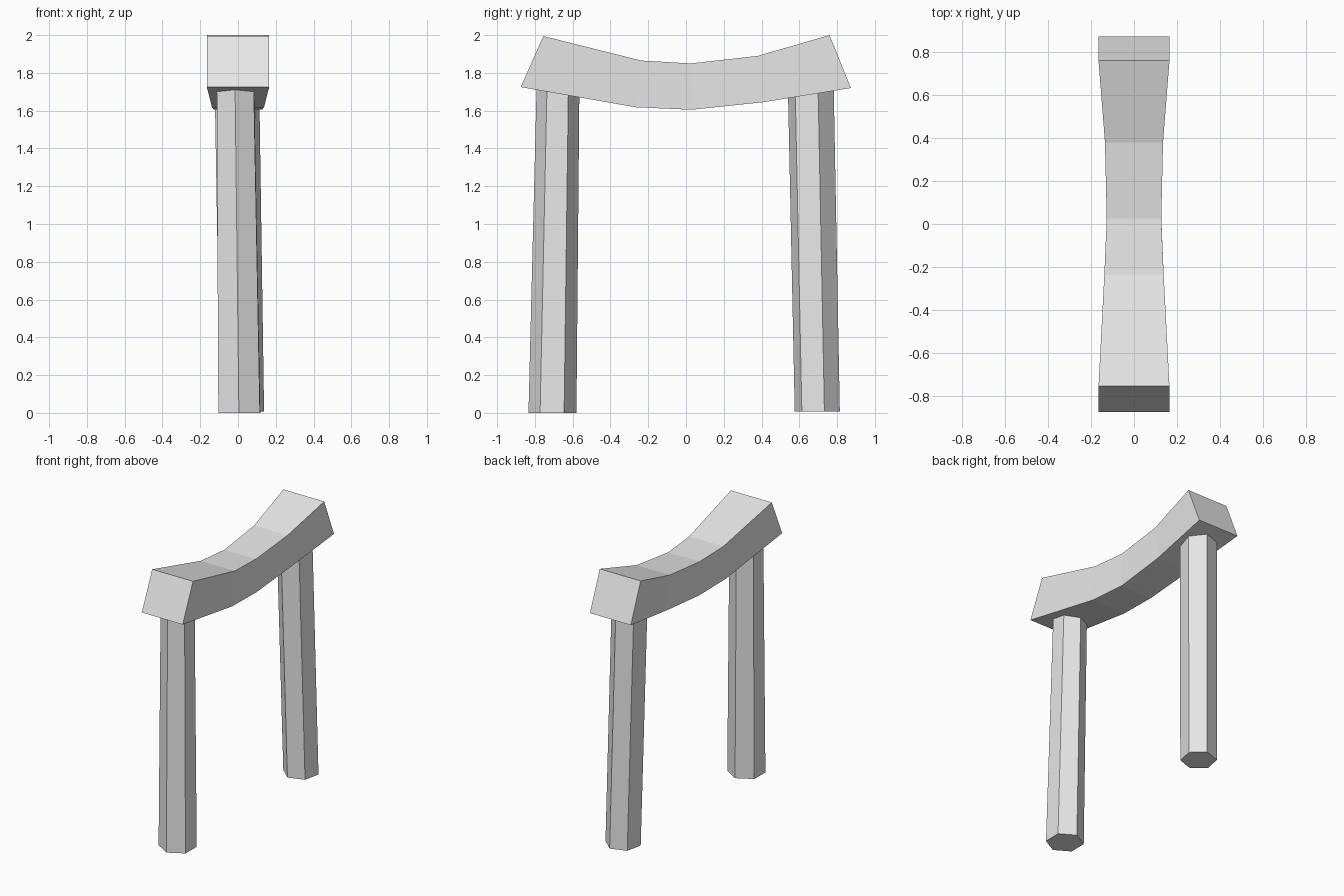
import bpy
import bmesh
from math import cos, sin, radians

cube = bpy.data.objects.get("Cube")
if cube:
    bpy.data.objects.remove(cube, do_unlink=True)

# Single plain grey
grey = bpy.data.materials.new("light_grey")
grey.use_nodes = True
grey.diffuse_color = (0.8, 0.8, 0.8, 1)
grey.node_tree.nodes["Principled BSDF"].inputs["Base Color"].default_value = (0.8, 0.8, 0.8, 1)


def loft(name, rings):
    """Skin a row of equal-sized rings into a closed, flat-shaded solid."""
    bm = bmesh.new()
    loops = [[bm.verts.new(p) for p in ring] for ring in rings]
    n = len(loops[0])
    for a, b in zip(loops, loops[1:]):
        for i in range(n):
            j = (i + 1) % n
            bm.faces.new((a[i], a[j], b[j], b[i]))
    bm.faces.new(loops[0])
    bm.faces.new(loops[-1])
    bmesh.ops.recalc_face_normals(bm, faces=bm.faces)
    mesh = bpy.data.meshes.new(name)
    bm.to_mesh(mesh)
    bm.free()
    mesh.materials.append(grey)
    obj = bpy.data.objects.new(name, mesh)
    bpy.context.collection.objects.link(obj)
    return obj


def hexagon(x, y, z, radius, turn):
    angles = [radians(turn + 60 * i) for i in range(6)]
    return [(x + radius * cos(a), y + radius * sin(a), z) for a in angles]


# Sagging top beam: half width, top (y, z), bottom (y, z) per section
sections = [
    (0.165, (-0.755, 1.995), (-0.875, 1.725)),
    (0.138, (-0.235, 1.865), (-0.265, 1.618)),
    (0.127, (0.025, 1.85), (0.03, 1.605)),
    (0.135, (0.38, 1.89), (0.41, 1.645)),
    (0.165, (0.76, 2.0), (0.873, 1.72)),
]
loft("top_beam", [
    [(-w, *top), (w, *top), (w, *low), (-w, *low)] for w, top, low in sections
])

# Six-sided posts, leaning slightly inward, their tops sunk into the beam
loft("front_post", [
    hexagon(0.007, -0.707, 0.0, 0.127, 29),
    hexagon(-0.014, -0.677, 1.76, 0.113, 29),
])
loft("back_post", [
    hexagon(0.022, 0.695, 0.008, 0.122, 18),
    hexagon(-0.006, 0.66, 1.76, 0.124, 18),
])
